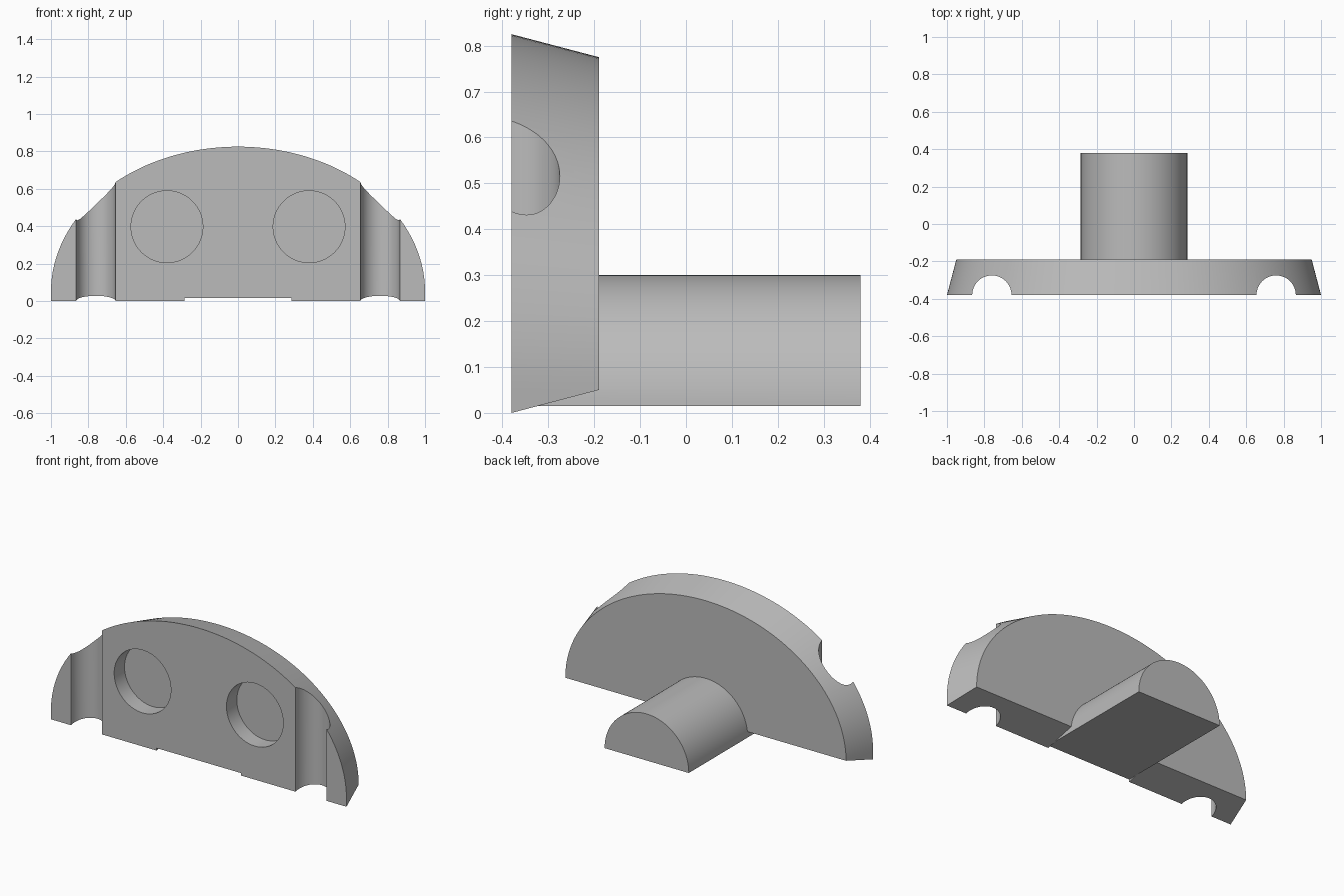
import bpy, bmesh
from math import cos, sin, pi, radians

if "Cube" in bpy.data.objects:
    bpy.data.objects.remove(bpy.data.objects["Cube"])

FRONT, PLATE_BACK, PEG_BACK = -0.38, -0.19, 0.38
BASE = 0.05          # height of the arch centre
DRAFT = 0.05         # taper of the plate from front to back

grey = bpy.data.materials.new("mid grey")
grey.use_nodes = True
grey.diffuse_color = (0.5, 0.5, 0.5, 1)
grey.node_tree.nodes["Principled BSDF"].inputs["Base Color"].default_value = (0.5, 0.5, 0.5, 1)


def loft(name, rings):
    """Solid between two (y, [(x, z)...]) outlines, front to back."""
    bm = bmesh.new()
    front, back = [[bm.verts.new((x, y, z)) for x, z in pts] for y, pts in rings]
    n = len(front)
    bm.faces.new(front)
    bm.faces.new(back[::-1])
    for i in range(n):
        j = (i + 1) % n
        bm.faces.new((front[j], front[i], back[i], back[j]))
    bmesh.ops.recalc_face_normals(bm, faces=bm.faces)
    mesh = bpy.data.meshes.new(name)
    bm.to_mesh(mesh)
    bm.free()
    mesh.materials.append(grey)
    obj = bpy.data.objects.new(name, mesh)
    bpy.context.collection.objects.link(obj)
    return obj


def arch(a, b, z, steps=96):
    return [(a * cos(pi * i / steps), z + b * sin(pi * i / steps)) for i in range(steps + 1)]


def cylinder(name, radius, depth, location, tilt=0):
    bpy.ops.mesh.primitive_cylinder_add(vertices=96, radius=radius, depth=depth,
                                        location=location, rotation=(tilt, 0, 0))
    obj = bpy.context.object
    obj.name = name
    obj.data.materials.append(grey)
    return obj


def combine(target, tool, operation):
    """Apply a boolean and discard the tool."""
    mod = target.modifiers.new(operation, 'BOOLEAN')
    mod.operation, mod.solver, mod.object = operation, 'EXACT', tool
    bpy.ops.object.select_all(action='DESELECT')
    bpy.context.view_layer.objects.active = target
    target.select_set(True)
    bpy.ops.object.modifier_apply(modifier=mod.name)
    bpy.data.objects.remove(tool)


# Arched plate, drafted inwards on every side towards the back
front_outline = arch(1.0, 0.775, BASE) + [(-1.0, 0), (1.0, 0)]
back_outline = arch(1 - DRAFT, 0.775 - DRAFT, BASE)
back_outline += [back_outline[-1], back_outline[0]]
plate = loft("arched_plate", [(FRONT, front_outline), (PLATE_BACK, back_outline)])
bm = bmesh.new()
bm.from_mesh(plate.data)
bmesh.ops.remove_doubles(bm, verts=bm.verts, dist=1e-5)
bmesh.ops.recalc_face_normals(bm, faces=bm.faces)
bm.to_mesh(plate.data)
bm.free()

# Upright grooves and round blind holes, one of each per side
for side in (-1, 1):
    combine(plate, cylinder("groove_cutter", 0.105, 3, (side * 0.76, FRONT, 0.5)), 'DIFFERENCE')
    combine(plate, cylinder("hole_cutter", 0.192, 0.2, (side * 0.38, FRONT, 0.397), radians(90)),
            'DIFFERENCE')

# Shallow notch in the lower front edge
w, floor = 0.285, 0.015
notch = [(-w, -0.2), (w, -0.2), (w, floor), (-w, floor)]
combine(plate, loft("notch_cutter", [(-0.6, notch), (0, notch)]), 'DIFFERENCE')

# Half-round peg reaching backwards from the plate
outline = arch(w, w, floor)
combine(plate, loft("half_round_peg", [(-0.34, outline), (PEG_BACK, outline)]), 'UNION')

plate.name = "arched_plate_with_peg"
bpy.ops.object.shade_smooth_by_angle(angle=radians(25))
